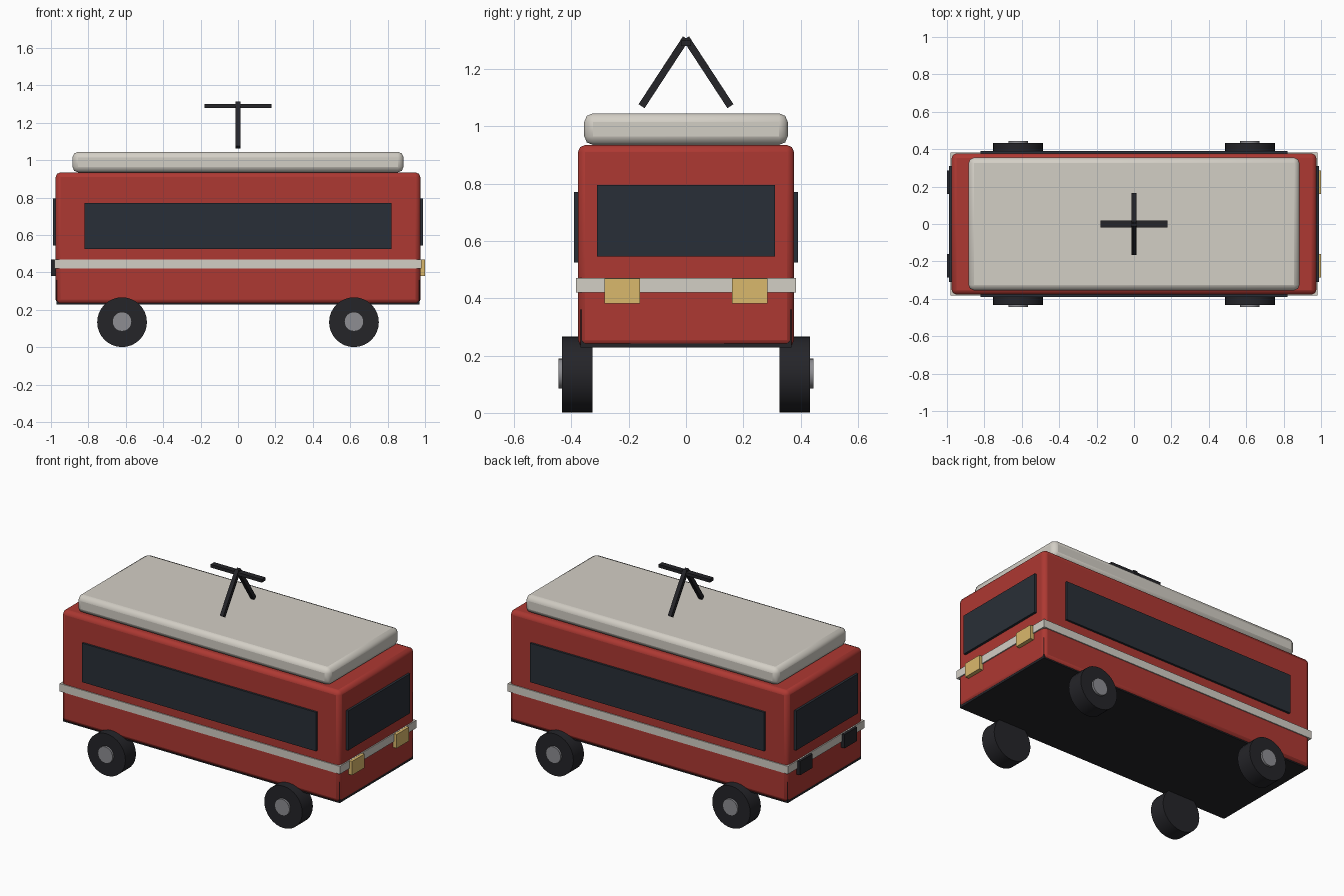
import bpy, math

if "Cube" in bpy.data.objects:
    bpy.data.objects.remove(bpy.data.objects["Cube"])


def material(name, rgb):
    m = bpy.data.materials.new(name)
    m.diffuse_color = (*rgb, 1)
    m.use_nodes = True
    m.node_tree.nodes["Principled BSDF"].inputs["Base Color"].default_value = m.diffuse_color
    return m


RED = material("red", (0.42, 0.04, 0.032))
CREAM = material("cream", (0.65, 0.62, 0.56))
GLASS = material("glass", (0.022, 0.028, 0.038))
BLACK = material("black", (0.018, 0.018, 0.022))
AMBER = material("amber", (0.70, 0.48, 0.15))
STEEL = material("steel", (0.27, 0.27, 0.29))


def box(name, centre, size, mat, bevel=0, tilt=0):
    bpy.ops.mesh.primitive_cube_add(size=1, location=centre)
    o = bpy.context.object
    o.name = name
    o.scale = size
    bpy.ops.object.transform_apply(location=False, rotation=False, scale=True)
    o.rotation_euler.x = tilt
    o.data.materials.append(mat)
    if bevel:
        b = o.modifiers.new("rounded edges", 'BEVEL')
        b.width = bevel
        b.segments = 2
        bpy.ops.object.shade_smooth_by_angle(angle=math.radians(40))
    return o


def disc(name, centre, radius, width, mat):
    bpy.ops.mesh.primitive_cylinder_add(vertices=32, radius=radius, depth=width,
                                        location=centre, rotation=(math.pi / 2, 0, 0))
    o = bpy.context.object
    o.name = name
    o.data.materials.append(mat)
    bpy.ops.object.shade_smooth_by_angle(angle=math.radians(40))


# Body shell, roof, waist stripe and dark underframe
box("body", (0, 0, 0.582), (1.95, 0.754, 0.705), RED, 0.025)
box("roof", (0, 0, 0.99), (1.77, 0.71, 0.11), CREAM, 0.03)
box("waist_stripe", (0, 0, 0.445), (1.964, 0.766, 0.05), CREAM)
box("underframe", (0, 0, 0.294), (1.94, 0.736, 0.132), BLACK)

for s, side in ((-1, "front"), (1, "back")):
    # Long side windows
    box(side + "_window", (0, s * 0.38, 0.648), (1.64, 0.02, 0.247), GLASS)
    # Wheels with hubs
    for x, end in ((-0.62, "left"), (0.62, "right")):
        disc(f"{side}_{end}_wheel", (x, s * 0.379, 0.134), 0.133, 0.106, BLACK)
        disc(f"{side}_{end}_hub", (x, s * 0.425, 0.137), 0.052, 0.04, STEEL)

for s, end, lamp in ((1, "right", AMBER), (-1, "left", BLACK)):
    # End windscreens and lamps
    box(end + "_windscreen", (s * 0.978, 0, 0.67), (0.024, 0.62, 0.25), GLASS)
    for y in (-0.223, 0.223):
        box(end + "_lamp", (s * 0.985, y, 0.425), (0.03, 0.124, 0.088), lamp)

# Roof current collector: two sloping arms and a contact bar
dy, dz = 0.155, 0.237
for s in (-1, 1):
    box("collector_arm", (0, s * dy / 2, 1.07 + dz / 2),
        (0.025, 0.025, math.hypot(dy, dz)), BLACK, tilt=s * math.atan2(dy, dz))
box("contact_bar", (0, 0, 1.29), (0.36, 0.036, 0.02), BLACK)
